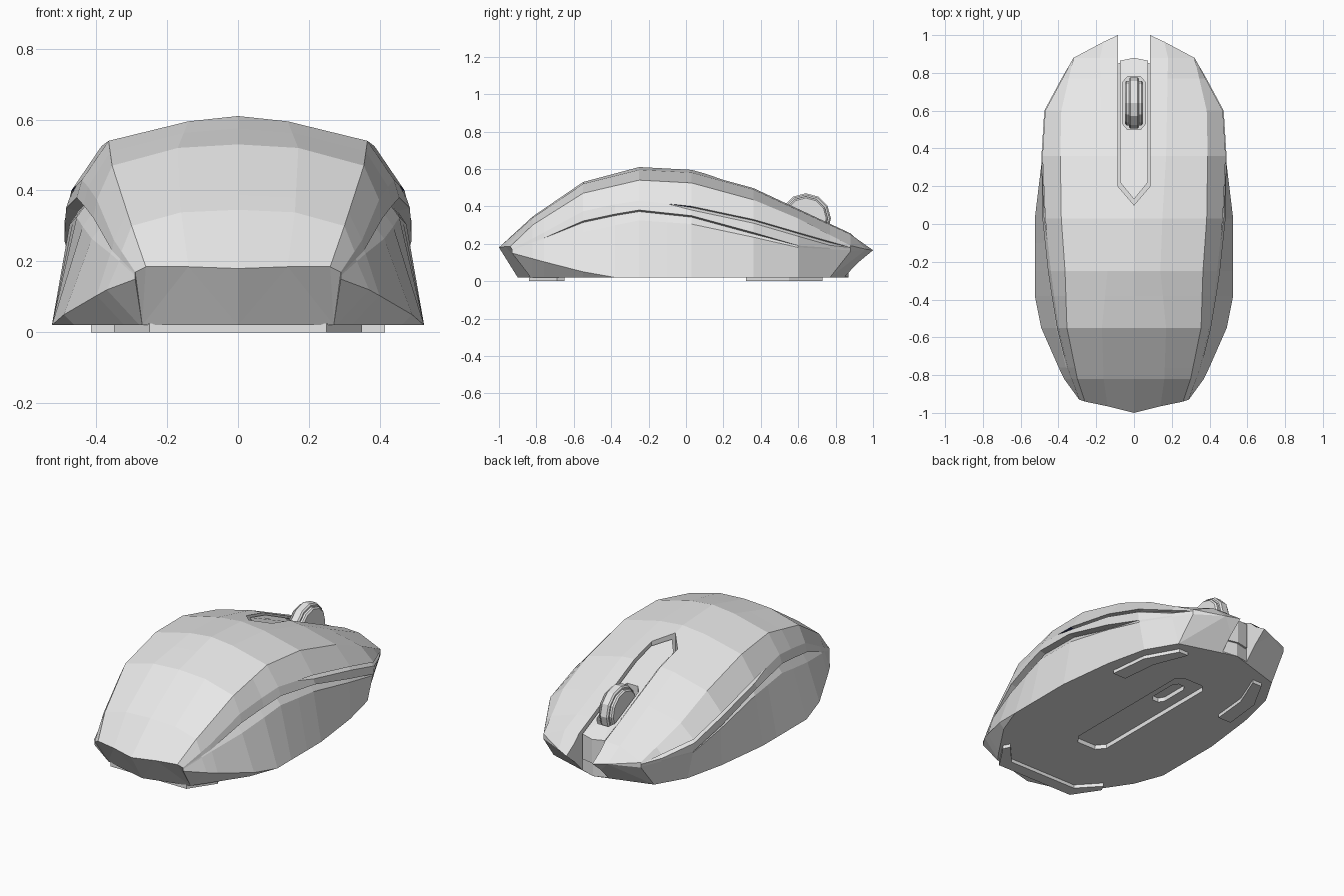
import bpy, bmesh, math

if "Cube" in bpy.data.objects:
    bpy.data.objects.remove(bpy.data.objects["Cube"])


def material(name, colour):
    mat = bpy.data.materials.new(name)
    mat.use_nodes = True
    mat.diffuse_color = (*colour, 1)
    mat.node_tree.nodes["Principled BSDF"].inputs["Base Color"].default_value = (*colour, 1)
    return mat


grey = material("light_grey", (0.8, 0.8, 0.8))
blue = material("dark_blue", (0.03, 0.04, 0.15))


def finish(name, bm):
    """Turn a bmesh into a flat shaded object."""
    bmesh.ops.recalc_face_normals(bm, faces=bm.faces[:])
    mesh = bpy.data.meshes.new(name)
    bm.to_mesh(mesh)
    bm.free()
    obj = bpy.data.objects.new(name, mesh)
    bpy.context.collection.objects.link(obj)
    mesh.materials.append(grey)
    return obj


def apply(obj, kind, **settings):
    mod = obj.modifiers.new(kind.lower(), kind)
    for key, value in settings.items():
        setattr(mod, key, value)
    bpy.context.view_layer.objects.active = obj
    bpy.ops.object.modifier_apply(modifier=mod.name)


def cut(obj, cutter):
    cutter.hide_render = True
    apply(obj, 'BOOLEAN', operation='DIFFERENCE', solver='EXACT', object=cutter)
    bpy.data.objects.remove(cutter)


def prism(name, plan, low, high):
    """Upright prism over a plan outline; high may be a function of y."""
    top_z = high if callable(high) else lambda y: high
    bm = bmesh.new()
    base = [bm.verts.new((x, y, low)) for x, y in plan]
    roof = [bm.verts.new((x, y, top_z(y))) for x, y in plan]
    bm.faces.new(base)
    bm.faces.new(roof)
    for i in range(len(plan)):
        j = (i + 1) % len(plan)
        bm.faces.new((base[i], base[j], roof[j], roof[i]))
    return finish(name, bm)


def symmetric(half):
    """Close a right-hand outline with its mirror image."""
    return half + [(-x, y) for x, y in reversed(half) if x > 0]


def sample(rail, s):
    """Point on a rail of (y, x, z) stops, clamped at both ends."""
    s = min(max(s, rail[0][0]), rail[-1][0])
    for a, b in zip(rail, rail[1:]):
        if s <= b[0]:
            t = (s - a[0]) / (b[0] - a[0])
            return (a[1] + (b[1] - a[1]) * t, s, a[2] + (b[2] - a[2]) * t)


# Lengthwise rails of the shell, from the crown down to the base
crown = [(-1, 0, .18), (-.85, 0, .325), (-.55, 0, .53), (-.25, 0, .61),
         (.03, 0, .595), (.36, 0, .505), (.88, 0, .26), (1.04, 0, .16)]
upper = [(-.965, .14, .185), (-.84, .16, .325), (-.55, .17, .52), (-.25, .14, .595),
         (.03, .15, .58), (.36, .17, .49), (.88, .18, .25), (.965, .16, .17)]
shoulder = [(-.94, .26, .185), (-.82, .3, .3), (-.55, .355, .47), (-.25, .365, .54),
            (.03, .385, .525), (.36, .39, .435), (.6, .385, .335), (.88, .32, .19)]
bulge = [(-.93, .29, .17), (-.76, .35, .26), (-.52, .405, .39), (-.25, .44, .43),
         (.03, .47, .4), (.36, .485, .33), (.6, .47, .26), (.88, .32, .18)]
ledge = [(-.93, .29, .165), (-.76, .355, .23), (-.52, .415, .335), (-.25, .455, .38),
         (.03, .485, .35), (.36, .49, .26), (.6, .47, .19), (.88, .32, .17)]
waist = [(-.93, .29, .16), (-.76, .36, .222), (-.52, .42, .27), (-.25, .455, .325),
         (.03, .475, .305), (.36, .48, .235), (.6, .465, .18), (.88, .32, .165)]
rim = [(-.93, .29, .15), (-.82, .37, .12), (-.58, .485, .055), (-.38, .525, .02),
       (.03, .525, .02), (.36, .485, .02), (.6, .43, .02), (.77, .33, .02), (.88, .32, .16)]
base = [(-.83, .27, .02), (-.58, .45, .02), (-.38, .525, .02), (.03, .525, .02),
        (.36, .485, .02), (.6, .43, .02), (.77, .33, .02)]
keel = [(-.9, 0, .02), (.87, 0, .02)]
# How open the side slit and the recess under the ledge are
slit_open = [(-.1, 0, 0), (.03, 1, 0), (.77, 1, 0), (.88, 0, 0)]
recess_open = [(-.76, 0, 0), (-.55, 1, 0), (.36, 1, 0), (.6, 0, 0)]
stations = [-1, -.82, -.76, -.55, -.38, -.25, -.1, .03, .36, .6, .77, .88, 1.04]


def section(s):
    slit, recess = sample(slit_open, s)[0], sample(recess_open, s)[0]
    bx, by, bz = sample(bulge, s)
    lx, ly, lz = sample(ledge, s)
    return [sample(crown, s), sample(upper, s), sample(shoulder, s), (bx, by, bz),
            (bx - .02 * slit, by, bz - .006 * slit), (bx + .005 * slit, by, bz - .02 * slit),
            (lx, ly, lz), (lx - .035 * recess, ly, lz - .008 * recess),
            sample(waist, s), sample(rim, s), sample(base, s), sample(keel, s)]


# Shell: one lofted half, mirrored
bm = bmesh.new()
made = {}


def vert(co):
    key = tuple(round(c, 4) for c in co)
    if key not in made:
        made[key] = bm.verts.new(key)
    return made[key]


def face(corners):
    unique = list(dict.fromkeys(corners))
    if len(unique) > 2 and not bm.faces.get(unique):
        return bm.faces.new(unique)


rings = [[vert(co) for co in section(s)] for s in stations]
for s, a, b in zip(stations, rings, rings[1:]):
    for i in range(len(a) - 1):
        made_face = face((a[i], a[i + 1], b[i + 1], b[i]))
        if made_face and i == 3 and s == -.1:
            made_face.material_index = 1
face(rings[0])
face(rings[-1])
bmesh.ops.triangulate(bm, faces=[f for f in bm.faces if len(f.verts) > 4])
shell = finish("mouse_shell", bm)
shell.data.materials.append(blue)
apply(shell, 'MIRROR', use_clip=True, merge_threshold=.0005)

# Button gap, front notch and underside recesses
cut(shell, prism("gap_cutter", symmetric([(0, .1), (.085, .2), (.085, 1.2)]), .13, 1))
cut(shell, prism("notch_cutter", symmetric([(0, .87), (.085, .85), (.085, 1.2)]), -.1, 1))
cut(shell, prism("label_cutter", symmetric([(.06, -.4), (.1, -.35), (.1, .46), (.06, .5)]), -.1, .045))
cut(shell, prism("sensor_cutter", symmetric([(.02, .18), (.04, .21), (.04, .37), (.02, .4)]), -.1, .07))

# Centre strip between the buttons, with a well for the wheel
strip = prism("centre_strip",
              symmetric([(0, .13), (.073, .22), (.073, .36), (.073, .865), (0, .88)]),
              .1, lambda y: sample(crown, y)[2] - .018)
cut(strip, prism("well_cutter", symmetric([(.035, .5), (.06, .53), (.06, .75), (.035, .78)]), .18, 1))


# Scroll wheel: hub and raised tread
def disc(name, radius, width):
    bpy.ops.mesh.primitive_cylinder_add(vertices=12, radius=radius, depth=width,
                                        location=(0, .64, .335), rotation=(0, math.pi / 2, 0))
    obj = bpy.context.object
    obj.name = name
    obj.data.materials.append(grey)
    bevel = obj.modifiers.new("bevel", 'BEVEL')
    bevel.width, bevel.segments = .008, 1


disc("wheel_hub", .118, .095)
disc("wheel_tread", .135, .055)

# Glide feet
prism("rear_foot", symmetric([(.25, -.84), (.35, -.69), (.33, -.65), (.22, -.77)]), 0, .025)
front_foot = [(.33, .32), (.415, .32), (.39, .55), (.29, .73), (.23, .73), (.31, .53)]
for side, sign in (("left", 1), ("right", -1)):
    prism(side + "_foot", [(x * sign, y) for x, y in front_foot], 0, .025)
